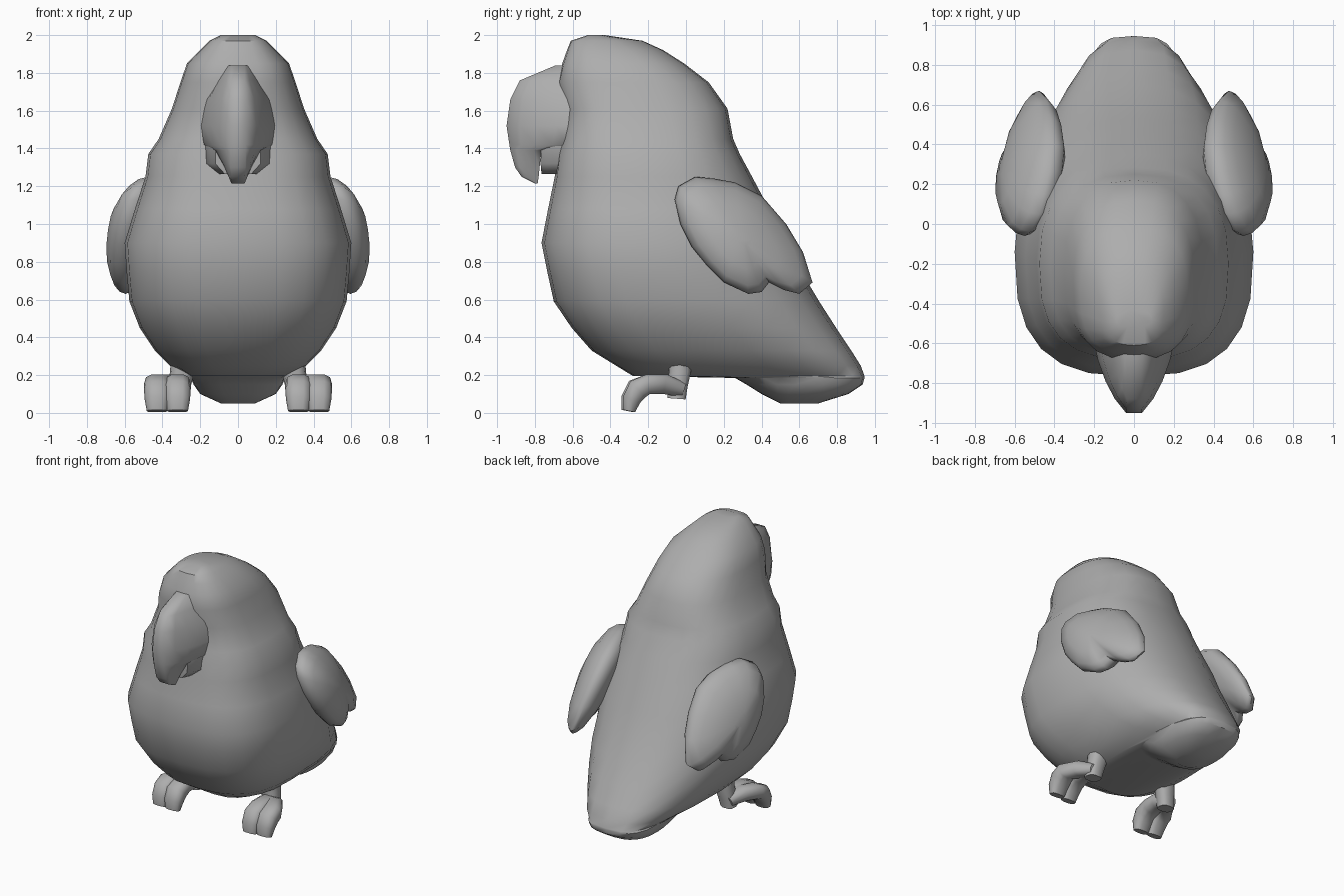
import bpy, bmesh, math
from mathutils import Vector

grey = bpy.data.materials.new("grey")
grey.diffuse_color = (0.42, 0.42, 0.42, 1)


def finish(name, bm, angle=40):
    bmesh.ops.recalc_face_normals(bm, faces=bm.faces)
    mesh = bpy.data.meshes.new(name)
    bm.to_mesh(mesh)
    bm.free()
    mesh.materials.append(grey)
    obj = bpy.data.objects.new(name, mesh)
    bpy.context.collection.objects.link(obj)
    bpy.ops.object.select_all(action='DESELECT')
    obj.select_set(True)
    bpy.context.view_layer.objects.active = obj
    bpy.ops.object.shade_smooth_by_angle(angle=math.radians(angle))
    return obj


def loft(name, rings, angle=40):
    """Skin a list of equally long closed rings and cap both ends."""
    bm = bmesh.new()
    loops = [[bm.verts.new(p) for p in ring] for ring in rings]
    n = len(loops[0])
    for a, b in zip(loops, loops[1:]):
        for i in range(n):
            j = (i + 1) % n
            bm.faces.new((a[i], a[j], b[j], b[i]))
    bm.faces.new(loops[0])
    bm.faces.new(loops[-1])
    return finish(name, bm, angle)


def spow(v, e):
    return math.copysign(abs(v) ** e, v)


def egg_ring(z, front, back, wide_y, half_w, e_back, n=24):
    """Horizontal ring: blunt towards the front, own roundness at the back."""
    pts = []
    for i in range(n):
        t = 2 * math.pi * i / n
        c, s = math.cos(t), math.sin(t)
        e = 0.72 if s < 0 else e_back
        reach = (wide_y - front) if s < 0 else (back - wide_y)
        pts.append((half_w * spow(c, e), wide_y + reach * spow(s, e), z))
    return pts


# Body, head and tail as one skin:
# z, front y, back y, widest y, half width, back roundness
body = [(0.05, 0.50, 0.70, 0.60, 0.09, 0.8), (0.10, 0.40, 0.86, 0.62, 0.20, 0.75),
        (0.15, 0.32, 0.935, 0.58, 0.235, 0.65), (0.185, 0.26, 0.945, 0.50, 0.25, 0.6),
        (0.195, -0.28, 0.945, 0.20, 0.27, 0.6), (0.25, -0.37, 0.925, 0.10, 0.36, 0.68),
        (0.33, -0.50, 0.875, 0.05, 0.44, 0.78), (0.45, -0.605, 0.795, -0.02, 0.52, 0.85),
        (0.59, -0.70, 0.705, -0.08, 0.575, 0.88), (0.75, -0.735, 0.61, -0.12, 0.59, 0.9),
        (0.90, -0.765, 0.53, -0.14, 0.60, 0.9), (1.08, -0.73, 0.44, -0.16, 0.545, 0.9),
        (1.25, -0.695, 0.35, -0.18, 0.49, 0.85), (1.37, -0.68, 0.285, -0.20, 0.475, 0.8),
        (1.45, -0.66, 0.25, -0.21, 0.42, 0.8), (1.61, -0.64, 0.22, -0.25, 0.35, 0.8),
        (1.75, -0.68, 0.12, -0.28, 0.305, 0.85), (1.85, -0.655, -0.01, -0.33, 0.27, 0.85),
        (1.92, -0.63, -0.12, -0.38, 0.20, 0.85), (1.97, -0.61, -0.23, -0.42, 0.15, 0.9),
        (2.00, -0.52, -0.43, -0.48, 0.09, 1.0)]
loft("body", [egg_ring(*r) for r in body])


# Beak sections: z, ridge y, back y, ridge half width, back half width
def beak_ring(z, ridge, back, rw, w):
    right = [(rw, ridge, z)]
    for f, g in ((0.2, 0.35), (0.45, 0.64), (0.75, 0.88), (1, 1)):
        right.append((rw + (w - rw) * g, ridge + (back - ridge) * f, z))
    return right + [(-x, y, zz) for x, y, zz in reversed(right)]


upper = [(1.84, -0.69, -0.60, 0.035, 0.06), (1.76, -0.88, -0.60, 0.035, 0.11),
         (1.66, -0.93, -0.60, 0.04, 0.17), (1.52, -0.95, -0.60, 0.04, 0.20),
         (1.42, -0.935, -0.63, 0.04, 0.185), (1.39, -0.93, -0.765, 0.04, 0.12),
         (1.30, -0.905, -0.775, 0.04, 0.07), (1.25, -0.87, -0.78, 0.035, 0.05),
         (1.215, -0.80, -0.785, 0.03, 0.035)]
loft("upper_beak", [beak_ring(*r) for r in upper], 60)
lower = [(1.45, -0.765, -0.60, 0.12, 0.185), (1.32, -0.77, -0.60, 0.12, 0.185),
         (1.265, -0.765, -0.62, 0.07, 0.11)]
loft("lower_beak", [beak_ring(*r) for r in lower], 50)

# Wing outline in the side plane (y, z), with a notch between two feather lobes
outline = [(-0.06, 1.13), (-0.04, 1.20), (0.05, 1.25), (0.15, 1.24), (0.26, 1.22),
           (0.40, 1.15), (0.53, 1.00), (0.62, 0.85), (0.67, 0.69), (0.60, 0.63),
           (0.52, 0.65), (0.44, 0.69), (0.40, 0.64), (0.33, 0.63), (0.20, 0.69),
           (0.11, 0.78), (0.03, 0.88), (-0.03, 1.00)]
CY, CZ = 0.30, 0.93


def wing_ring(scale, bulge, side):
    pts = []
    for y, z in outline:
        dy, dz = (y - CY) * scale, (z - CZ) * scale
        thick = bulge * (1 - 0.35 * (dy - dz))
        pts.append((side * (0.508 - 0.29 * dy - 0.32 * dz + thick), CY + dy, CZ + dz))
    return pts


def tube(name, path, n=10):
    """Rounded limb: x, y, z, half width, half thickness per point."""
    rings = []
    pts = [Vector(p[:3]) for p in path]
    for i, p in enumerate(path):
        d = pts[min(i + 1, len(pts) - 1)] - pts[max(i - 1, 0)]
        up = Vector((1, 0, 0)).cross(d).normalized()
        ring = []
        for k in range(n):
            t = 2 * math.pi * k / n
            ring.append(pts[i] + Vector((p[3] * spow(math.cos(t), 0.75), 0, 0))
                        + up * p[4] * spow(math.sin(t), 0.75))
        rings.append(ring)
    loft(name, rings, 50)


for side, label in ((1, "left"), (-1, "right")):
    # Wing: lens built from shrinking copies of the outline
    shells = [(0.15, -0.12), (0.55, -0.105), (0.85, -0.07), (0.96, -0.03), (1.0, 0.0),
              (0.96, 0.04), (0.85, 0.08), (0.55, 0.13), (0.15, 0.155)]
    loft(label + "_wing", [wing_ring(s, b, side) for s, b in shells], 60)
    # Leg stump
    tube(label + "_leg", [(side * 0.28, -0.035, 0.29, 0.075, 0.065),
                          (side * 0.295, -0.032, 0.22, 0.065, 0.06),
                          (side * 0.31, -0.045, 0.14, 0.06, 0.055),
                          (side * 0.32, -0.05, 0.075, 0.055, 0.05)])
    # Two curled toes, fused towards the heel
    for toe, x, reach in (("inner", 0.32, 0.0), ("outer", 0.428, 0.01)):
        tube(f"{label}_{toe}_toe", [
            (side * 0.32, -0.01, 0.12, 0.055, 0.04),
            (side * (0.16 + x / 2), -0.11, 0.152, 0.07, 0.055),
            (side * x, -0.20, 0.152, 0.07, 0.055),
            (side * x, -0.265 + reach, 0.125, 0.07, 0.06),
            (side * x, -0.298 + reach, 0.07, 0.066, 0.05),
            (side * x, -0.31 + reach, 0.01, 0.055, 0.032)])
